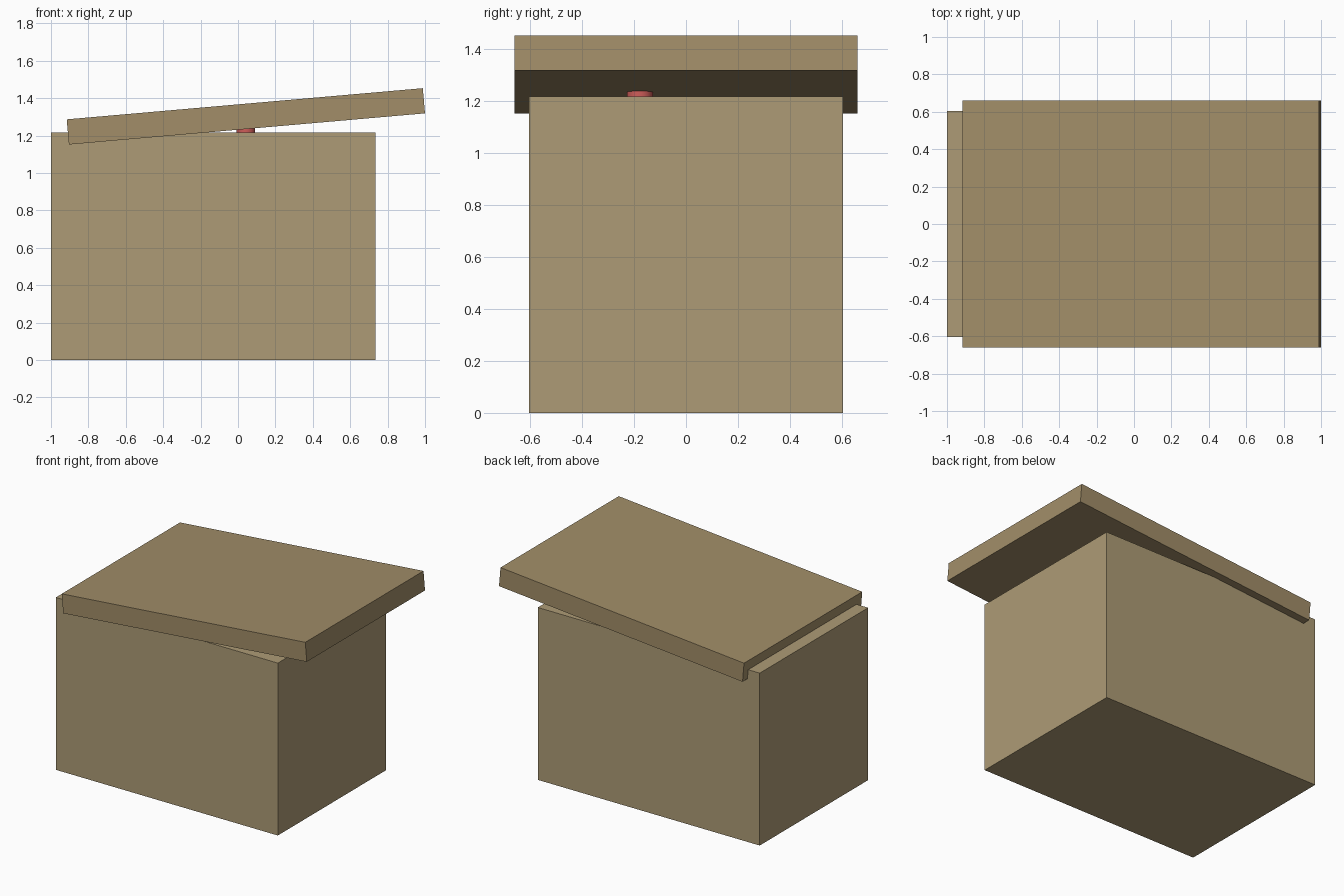
import bpy
import math

if "Cube" in bpy.data.objects:
    bpy.data.objects.remove(bpy.data.objects["Cube"])


def material(name, color):
    m = bpy.data.materials.new(name)
    m.diffuse_color = (*color, 1)
    m.use_nodes = True
    m.node_tree.nodes["Principled BSDF"].inputs["Base Color"].default_value = m.diffuse_color
    return m


def block(name, center, size, mat, tilt=0):
    bpy.ops.mesh.primitive_cube_add(size=1, location=center)
    o = bpy.context.object
    o.name = name
    o.scale = size
    bpy.ops.object.transform_apply(location=False, rotation=False, scale=True)
    o.rotation_euler.y = -math.radians(tilt)
    o.data.materials.append(mat)
    return o


# Solid crate body
block("crate_body", (-0.1325, 0, 0.609), (1.735, 1.21, 1.218),
      material("crate_tan", (0.42, 0.33, 0.18)))

# Lid, slid sideways and tilted up to the right
block("tilted_lid", (0.042, 0, 1.303), (1.911, 1.32, 0.135),
      material("lid_tan", (0.36, 0.27, 0.14)), tilt=5)

# Small red peg between the body and the lid
bpy.ops.mesh.primitive_cylinder_add(vertices=20, radius=0.05, depth=0.1,
                                    location=(0.042, -0.178, 1.22))
peg = bpy.context.object
peg.name = "red_peg"
peg.data.materials.append(material("peg_red", (0.62, 0.11, 0.1)))
bpy.ops.object.shade_smooth_by_angle()
